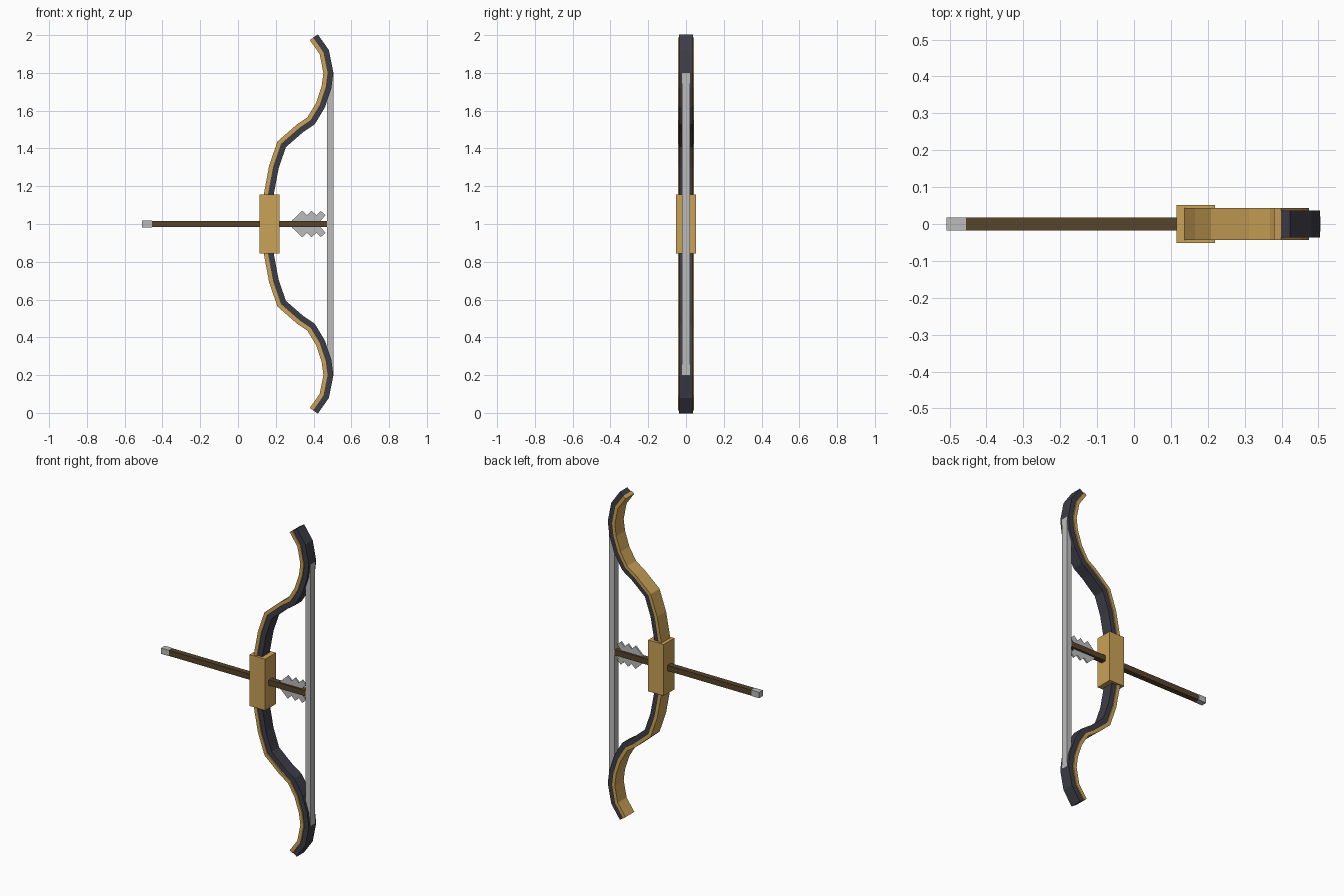
import bpy, bmesh
from mathutils import Vector

cube = bpy.data.objects.get("Cube")
if cube:
    bpy.data.objects.remove(cube)


def material(name, rgb):
    m = bpy.data.materials.new(name)
    m.use_nodes = True
    m.diffuse_color = (*rgb, 1)
    m.node_tree.nodes["Principled BSDF"].inputs["Base Color"].default_value = (*rgb, 1)
    return m


GOLD = material("golden_wood", (0.60, 0.36, 0.095))
DARK = material("dark_slate", (0.046, 0.046, 0.064))
BROWN = material("brown_wood", (0.095, 0.058, 0.025))
GREY = material("light_grey", (0.50, 0.50, 0.50))
MID = 1.0


def finish(name, bm, mat):
    bmesh.ops.recalc_face_normals(bm, faces=bm.faces)
    mesh = bpy.data.meshes.new(name)
    bm.to_mesh(mesh)
    bm.free()
    mesh.materials.append(mat)
    ob = bpy.data.objects.new(name, mesh)
    bpy.context.collection.objects.link(ob)
    return ob


def box(name, x0, x1, half_y, half_z, mat):
    bm = bmesh.new()
    bmesh.ops.create_cube(bm, size=1)
    for v in bm.verts:
        v.co.x = (x0 + x1) / 2 + v.co.x * (x1 - x0)
        v.co.y *= 2 * half_y
        v.co.z = MID + v.co.z * 2 * half_z
    return finish(name, bm, mat)


def offset(path, distance):
    """Mitred parallel of an open path, moved towards the string."""
    normals = []
    for a, b in zip(path, path[1:]):
        d = (b - a).normalized()
        normals.append(Vector((d.y, -d.x)))
    result = []
    for i, p in enumerate(path):
        before, after = normals[max(i - 1, 0)], normals[min(i, len(normals) - 1)]
        n = (before + after).normalized()
        result.append(p + n * distance / n.dot(after))
    return result


def strip(name, path, near, far, half_y, mat):
    """Sweep a rectangular section along the bow curve."""
    bm = bmesh.new()
    rings = []
    for a, b in zip(offset(path, near), offset(path, far)):
        corners = ((a, -half_y), (b, -half_y), (b, half_y), (a, half_y))
        rings.append([bm.verts.new((p.x, y, MID + p.y)) for p, y in corners])
    for r, s in zip(rings, rings[1:]):
        for k in range(4):
            j = (k + 1) % 4
            bm.faces.new((r[k], r[j], s[j], s[k]))
    bm.faces.new(rings[0])
    bm.faces.new(rings[-1])
    return finish(name, bm, mat)


# Bow limbs: upper curve mirrored about the grip
upper = [(0.137, 0.16), (0.165, 0.31), (0.209, 0.437), (0.312, 0.527),
         (0.368, 0.565), (0.413, 0.64), (0.443, 0.73), (0.452, 0.80),
         (0.432, 0.90), (0.380, 0.974)]
curve = [Vector((x, -z)) for x, z in reversed(upper)] + [Vector(p) for p in upper]
strip("limb_face", curve, 0, 0.022, 0.043, GOLD)
strip("limb_back", curve, 0.022, 0.052, 0.036, DARK)

# Grip and string
box("grip", 0.115, 0.22, 0.052, 0.157, GOLD)
box("bowstring", 0.471, 0.505, 0.021, 0.80, GREY)

# Arrow
box("arrow_shaft", -0.455, 0.472, 0.017, 0.017, BROWN)
box("arrow_tip", -0.508, -0.455, 0.018, 0.018, GREY)

# Zigzag feathers above and below the shaft
feather = [(0.285, 0.0), (0.285, 0.018), (0.34, 0.07), (0.366, 0.046),
           (0.39, 0.07), (0.415, 0.046), (0.438, 0.07), (0.463, 0.046),
           (0.438, 0.018), (0.438, 0.0)]
for name, side in (("upper_feather", 1), ("lower_feather", -1)):
    bm = bmesh.new()
    face = bm.faces.new([bm.verts.new((x, -0.005, MID + side * z)) for x, z in feather])
    ext = bmesh.ops.extrude_face_region(bm, geom=[face], use_keep_orig=True)
    for v in ext["geom"]:
        if isinstance(v, bmesh.types.BMVert):
            v.co.y += 0.01
    finish(name, bm, GREY)
